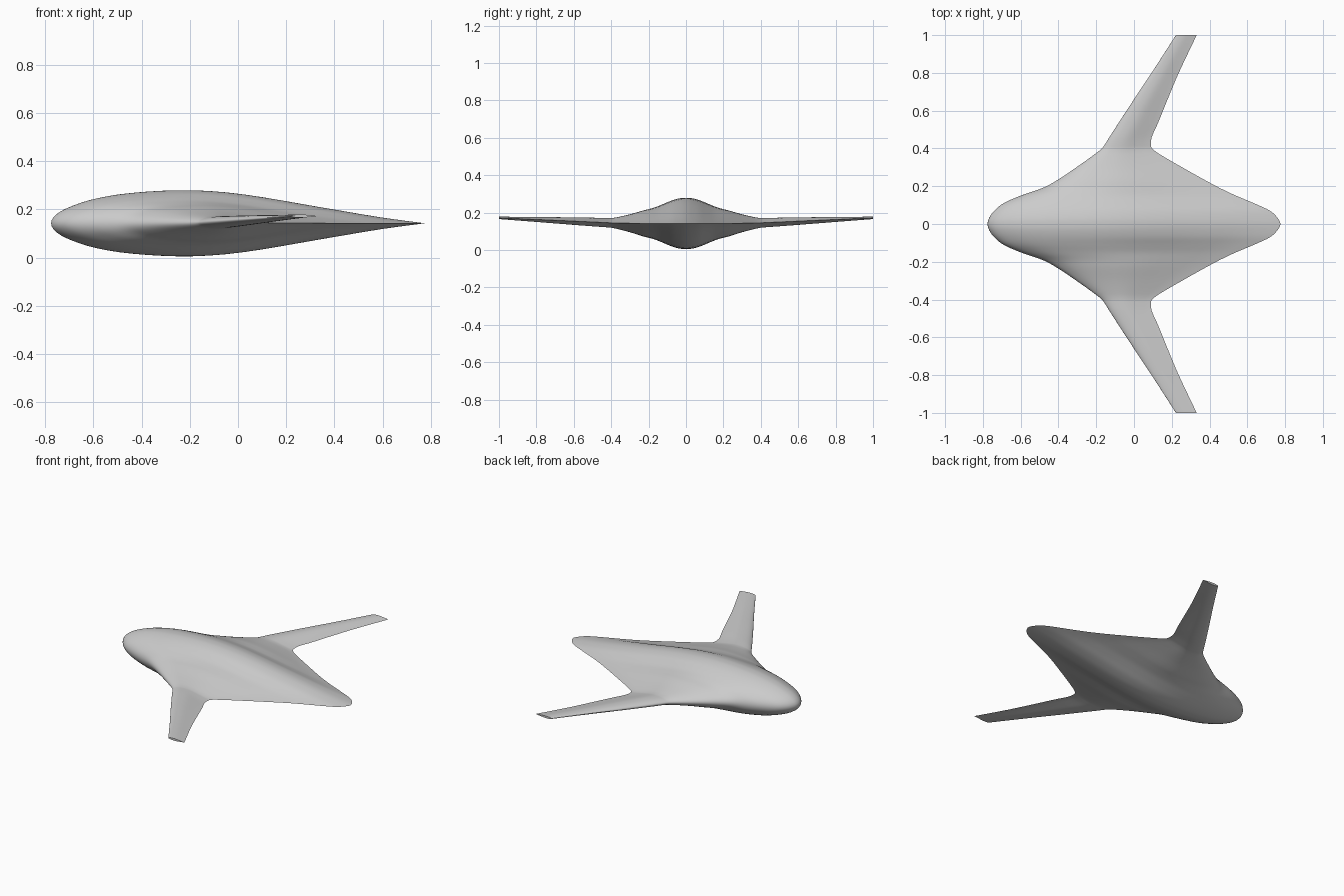
import bpy, math

cube = bpy.data.objects.get("Cube")
if cube:
    bpy.data.objects.remove(cube)

# Span stations: y, leading edge x, trailing edge x, mid z, half thickness
STATIONS = [
    (0.00, -0.775, 0.775, 0.142, 0.137),
    (0.03, -0.768, 0.762, 0.142, 0.135),
    (0.07, -0.74, 0.72, 0.142, 0.125),
    (0.11, -0.69, 0.635, 0.142, 0.109),
    (0.15, -0.60, 0.54, 0.142, 0.092),
    (0.19, -0.485, 0.455, 0.142, 0.079),
    (0.23, -0.41, 0.38, 0.142, 0.069),
    (0.30, -0.305, 0.255, 0.143, 0.048),
    (0.37, -0.207, 0.135, 0.144, 0.031),
    (0.40, -0.17, 0.096, 0.145, 0.026),
    (0.42, -0.155, 0.09, 0.146, 0.025),
    (0.46, -0.13, 0.094, 0.148, 0.024),
    (0.53, -0.085, 0.125, 0.151, 0.022),
    (0.66, 0.0, 0.178, 0.157, 0.018),
    (0.80, 0.093, 0.237, 0.163, 0.013),
    (1.00, 0.222, 0.332, 0.172, 0.0065),
]
# Aerofoil half thickness along the chord
FOIL = [(0, 0), (0.02, 0.32), (0.06, 0.54), (0.113, 0.73), (0.2, 0.9),
        (0.34, 1), (0.45, 0.955), (0.565, 0.79), (0.76, 0.41), (0.887, 0.17), (1, 0)]


def sample(table, t):
    """Smooth curve through a table keyed by its first column."""
    n = len(table) - 1
    i = 0
    while i < n - 1 and t > table[i + 1][0]:
        i += 1
    p0, p1, p2, p3 = (table[max(0, min(n, k))] for k in (i - 1, i, i + 1, i + 2))
    h = p2[0] - p1[0]
    u = (t - p1[0]) / h
    out = []
    for c in range(1, len(p1)):
        m1 = (p2[c] - p0[c]) / (p2[0] - p0[0]) * h
        m2 = (p3[c] - p1[c]) / (p3[0] - p1[0]) * h
        out.append((2*u**3 - 3*u*u + 1) * p1[c] + (u**3 - 2*u*u + u) * m1
                   + (3*u*u - 2*u**3) * p2[c] + (u**3 - u*u) * m2)
    return out


# Mirror the half span and refine each interval
half = STATIONS[1:]
span = [(-s[0],) + s[1:] for s in reversed(half)] + STATIONS
ys = []
for a, b in zip(span, span[1:]):
    ys += [a[0] + (b[0] - a[0]) * k / 4 for k in range(4)]
ys.append(span[-1][0])

# Closed aerofoil loop, denser at the round nose
N = 28
chord = [1 - math.cos(math.pi / 2 * k / N) for k in range(N + 1)]
upper = []
for f in chord:
    # square-root key keeps the nose round
    key = [(math.sqrt(p[0]), p[1]) for p in FOIL]
    upper.append((f, max(0, sample(key, math.sqrt(f))[0])))
loop = upper + [(f, -t) for f, t in reversed(upper[1:-1])]

verts, faces = [], []
count = len(loop)
for y in ys:
    lead, trail, mid, thick = sample(span, y)
    verts += [(lead + f * (trail - lead), y, mid + t * thick) for f, t in loop]
for r in range(len(ys) - 1):
    for k in range(count):
        a, b = r * count + k, r * count + (k + 1) % count
        faces.append((a, a + count, b + count, b))
# Flat wing tips
faces.append(tuple(range(count)))
faces.append(tuple(reversed(range(len(verts) - count, len(verts)))))

mesh = bpy.data.meshes.new("blended_wing_body")
mesh.from_pydata(verts, [], faces)
mesh.update()
body = bpy.data.objects.new("blended_wing_body", mesh)
bpy.context.collection.objects.link(body)

# Plain grey skin
mat = bpy.data.materials.new("light grey")
mat.use_nodes = True
grey = (0.6, 0.6, 0.6, 1)
mat.diffuse_color = grey
mat.node_tree.nodes["Principled BSDF"].inputs["Base Color"].default_value = grey
mesh.materials.append(mat)

# Consistent outward faces and smooth shading
bpy.ops.object.select_all(action='DESELECT')
body.select_set(True)
bpy.context.view_layer.objects.active = body
bpy.ops.object.mode_set(mode='EDIT')
bpy.ops.mesh.select_all(action='SELECT')
bpy.ops.mesh.normals_make_consistent(inside=False)
bpy.ops.object.mode_set(mode='OBJECT')
bpy.ops.object.shade_smooth_by_angle(angle=math.radians(40))
